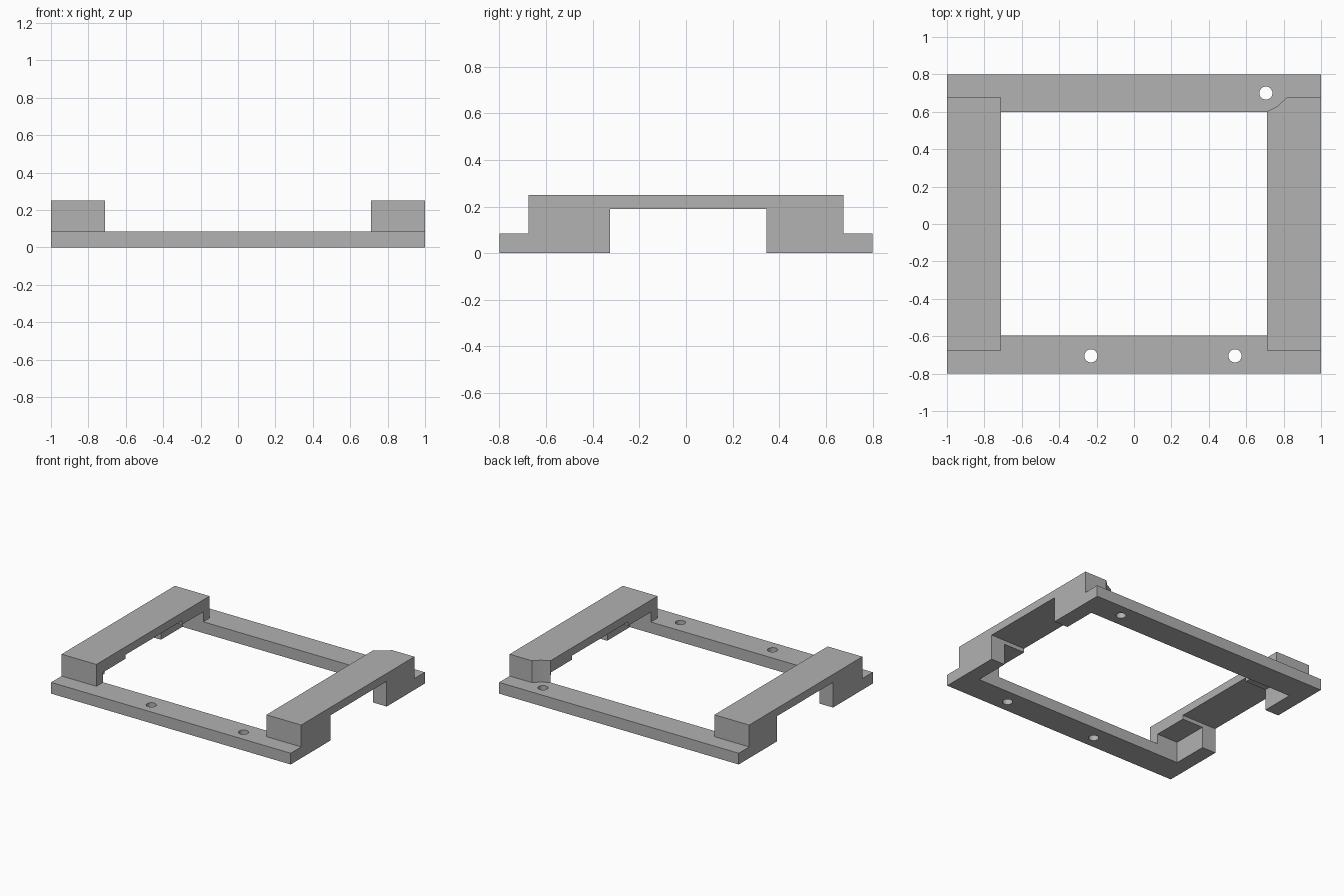
import bpy
import bmesh
from mathutils import Vector

cube = bpy.data.objects.get("Cube")
if cube:
    bpy.data.objects.remove(cube, do_unlink=True)

grey = bpy.data.materials.new("plain grey")
grey.use_nodes = True
GREY = (0.445, 0.445, 0.445, 1)
grey.diffuse_color = GREY
grey.node_tree.nodes["Principled BSDF"].inputs["Base Color"].default_value = GREY

BAR_TOP, TOP = 0.085, 0.25
LEDGE, ARCH = 0.16, 0.19          # undersides above the feet and mid-span
END, FRONT_IN, BACK_IN = 0.675, -0.595, 0.6
FOOT_FRONT, FOOT_BACK = -0.325, 0.345


def prism(name, points, extrude):
    """Closed prism from a flat outline swept along a vector."""
    bm = bmesh.new()
    face = bm.faces.new([bm.verts.new(p) for p in points])
    swept = bmesh.ops.extrude_face_region(bm, geom=[face], use_keep_orig=True)
    verts = [g for g in swept["geom"] if isinstance(g, bmesh.types.BMVert)]
    bmesh.ops.translate(bm, verts=verts, vec=Vector(extrude))
    bmesh.ops.recalc_face_normals(bm, faces=bm.faces)
    mesh = bpy.data.meshes.new(name)
    bm.to_mesh(mesh)
    bm.free()
    mesh.materials.append(grey)
    obj = bpy.data.objects.new(name, mesh)
    bpy.context.collection.objects.link(obj)
    return obj


def bar(name, y0, y1):
    return prism(name, [(-1, y0, 0), (1, y0, 0), (1, y1, 0), (-1, y1, 0)], (0, 0, BAR_TOP))


def combine(target, other, operation):
    """Apply a boolean and discard the helper."""
    mod = target.modifiers.new("combine", "BOOLEAN")
    mod.operation = operation
    mod.solver = "EXACT"
    mod.object = other
    bpy.context.view_layer.objects.active = target
    bpy.ops.object.modifier_apply(modifier=mod.name)
    bpy.data.objects.remove(other, do_unlink=True)


# Front and back bars
frame = bar("bracket_frame", -0.8, FRONT_IN)
combine(frame, bar("back_bar", BACK_IN, 0.8), "UNION")

# Side bridges: a wide stepped beam and a thin outer wall with feet
beam_low = 0.04
beam = [(-END, beam_low), (FRONT_IN, beam_low), (FRONT_IN, LEDGE), (FOOT_FRONT, LEDGE),
        (FOOT_FRONT, ARCH), (FOOT_BACK, ARCH), (FOOT_BACK, LEDGE), (BACK_IN, LEDGE),
        (BACK_IN, beam_low), (END, beam_low), (END, TOP), (-END, TOP)]
wall = [(-END, 0), (FOOT_FRONT, 0), (FOOT_FRONT, ARCH), (FOOT_BACK, ARCH),
        (FOOT_BACK, 0), (END, 0), (END, TOP), (-END, TOP)]
for side in (-1, 1):
    for name, profile, inner in (("side_beam", beam, 0.71), ("foot_wall", wall, 0.885)):
        part = prism(name, [(side * inner, y, z) for y, z in profile],
                     (side * (1 - inner), 0, 0))
        combine(frame, part, "UNION")

# Screw clearance at the back left corner
relief = [(0.71, BACK_IN), (0.77, 0.632), (0.815, END), (0.815, 0.72), (0.65, 0.72), (0.65, BACK_IN)]
combine(frame, prism("corner_relief", [(x, y, BAR_TOP) for x, y in relief], (0, 0, 0.3)),
        "DIFFERENCE")

# Screw holes
for x, y in ((-0.23, -0.705), (0.54, -0.705), (0.705, 0.7)):
    bpy.ops.mesh.primitive_cylinder_add(vertices=32, radius=0.035, depth=0.3,
                                        location=(x, y, 0.04))
    hole = bpy.context.object
    hole.name = "hole_cutter"
    hole.data.materials.append(grey)
    combine(frame, hole, "DIFFERENCE")

# Crisp edges, smooth hole walls
bpy.ops.object.select_all(action="DESELECT")
frame.select_set(True)
bpy.context.view_layer.objects.active = frame
bpy.ops.object.shade_smooth_by_angle(angle=0.35)
